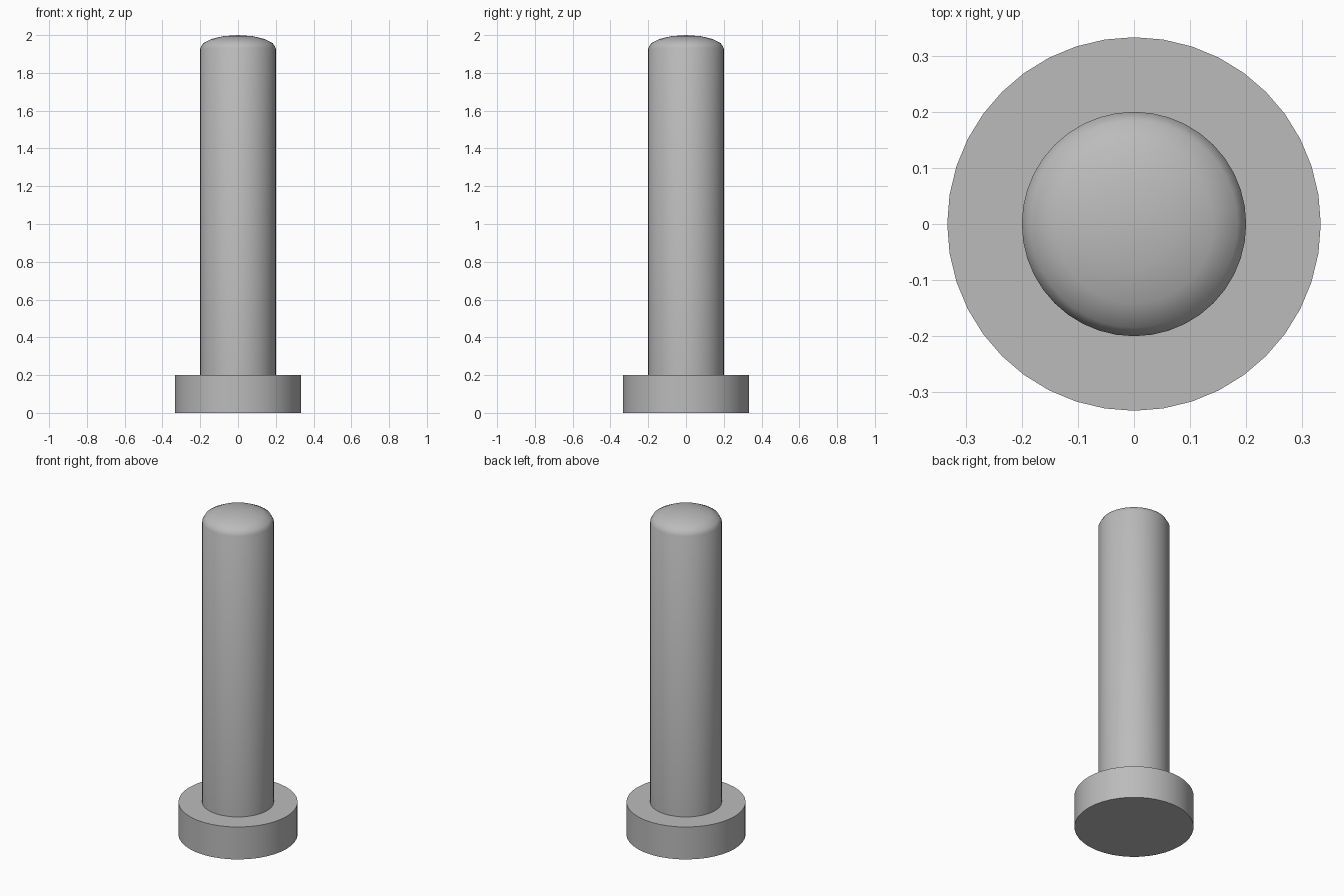
import bpy, bmesh
from math import sin, cos, pi, radians

cube = bpy.data.objects.get("Cube")
if cube:
    bpy.data.objects.remove(cube, do_unlink=True)

SIDES = 40
BASE_R, BASE_H = 0.333, 0.2
SHAFT_R, RIM_Z, TOP_Z = 0.2, 1.93, 2.0
DOME_RINGS = 4

grey = bpy.data.materials.new("plain grey")
grey.use_nodes = True
colour = (0.5, 0.5, 0.5, 1)
grey.diffuse_color = colour
grey.node_tree.nodes["Principled BSDF"].inputs["Base Color"].default_value = colour


def lathe(name, profile):
    """Spin an (r, z) profile about z into a smooth-shaded closed solid."""
    bm = bmesh.new()
    verts = [bm.verts.new((r, 0, z)) for r, z in profile]
    edges = [bm.edges.new(pair) for pair in zip(verts, verts[1:])]
    bmesh.ops.spin(bm, geom=verts + edges, cent=(0, 0, 0), axis=(0, 0, 1),
                   angle=2 * pi, steps=SIDES)
    bmesh.ops.remove_doubles(bm, verts=bm.verts, dist=1e-5)
    bmesh.ops.recalc_face_normals(bm, faces=bm.faces)
    mesh = bpy.data.meshes.new(name)
    bm.to_mesh(mesh)
    bm.free()
    mesh.materials.append(grey)
    obj = bpy.data.objects.new(name, mesh)
    bpy.context.collection.objects.link(obj)
    bpy.ops.object.select_all(action="DESELECT")
    obj.select_set(True)
    bpy.context.view_layer.objects.active = obj
    bpy.ops.object.shade_smooth_by_angle(angle=radians(35))
    return obj


# Wide round foot
lathe("base_disc", [(0, 0), (BASE_R, 0), (BASE_R, BASE_H), (0, BASE_H)])

# Tall shaft with a shallow elliptical dome on its top
steps = [i * pi / 2 / DOME_RINGS for i in range(DOME_RINGS)]
dome = [(SHAFT_R * cos(a), RIM_Z + (TOP_Z - RIM_Z) * sin(a)) for a in steps]
lathe("domed_shaft", [(0, BASE_H), (SHAFT_R, BASE_H)] + dome + [(0, TOP_Z)])
